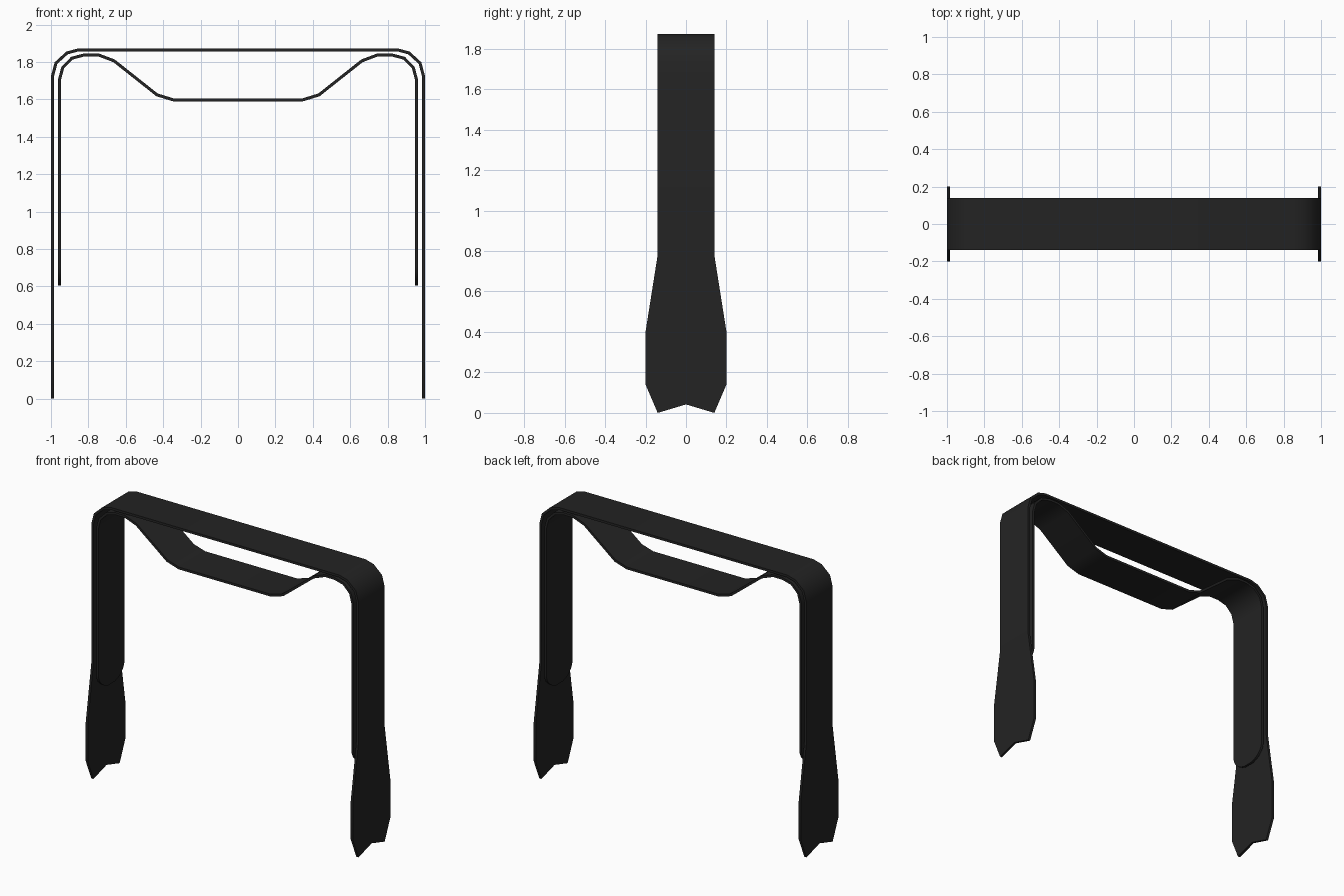
import bpy, bmesh, math

cube = bpy.data.objects.get("Cube")
if cube:
    bpy.data.objects.remove(cube, do_unlink=True)

THICK = 0.016
HALF_W = 0.14

black = bpy.data.materials.new("strap_black")
black.use_nodes = True
color = (0.017, 0.017, 0.017, 1)
black.diffuse_color = color
bsdf = next(n for n in black.node_tree.nodes if n.type == 'BSDF_PRINCIPLED')
bsdf.inputs["Base Color"].default_value = color
bsdf.inputs["Roughness"].default_value = 0.8


def strap(name, half, notch=0.0):
    """Sweep a flat band through (x, z, half width) sections, mirrored in x."""
    path = half + [(-x, z, w) for x, z, w in reversed(half)]
    bm = bmesh.new()
    rows = []
    for i, (x, z, w) in enumerate(path):
        mid = z + (notch if i in (0, len(path) - 1) else 0)
        rows.append([bm.verts.new(p) for p in ((x, -w, z), (x, 0, mid), (x, w, z))])
    for a, b in zip(rows, rows[1:]):
        for k in range(2):
            bm.faces.new((a[k], a[k + 1], b[k + 1], b[k]))
    bmesh.ops.recalc_face_normals(bm, faces=bm.faces)
    mesh = bpy.data.meshes.new(name)
    bm.to_mesh(mesh)
    bm.free()
    mesh.materials.append(black)
    obj = bpy.data.objects.new(name, mesh)
    bpy.context.collection.objects.link(obj)
    # Give the band its thickness
    mod = obj.modifiers.new("thickness", 'SOLIDIFY')
    mod.thickness = THICK
    mod.offset = 0
    mod.use_even_offset = True
    bpy.ops.object.select_all(action='DESELECT')
    obj.select_set(True)
    bpy.context.view_layer.objects.active = obj
    bpy.ops.object.modifier_apply(modifier=mod.name)
    bpy.ops.object.shade_smooth_by_angle(angle=math.radians(40))
    return obj


# Outer strap: flared, notched feet, straight legs, rounded top corners
LEG_X = 0.992
feet = [(LEG_X, 0, 0.14), (LEG_X, 0.14, 0.2), (LEG_X, 0.4, 0.2), (LEG_X, 0.78, HALF_W)]
corner = [(LEG_X, 1.723), (0.973, 1.794), (0.914, 1.848), (0.855, 1.864)]
strap("outer_strap", feet + [(x, z, HALF_W) for x, z in corner], notch=0.042)

# Inner strap: rounded tips, corners, then a dip in the middle
INNER_X = 0.955
TIP = 0.11
tips = []
for i in range(1, 7):
    a = math.radians(15 * i)
    tips.append((INNER_X, 0.6 + TIP * (1 - math.cos(a)), HALF_W * math.sin(a)))
bend = [(INNER_X, 1.703), (0.937, 1.77), (0.888, 1.82), (0.82, 1.838),
        (0.748, 1.838), (0.663, 1.806), (0.433, 1.624), (0.345, 1.597)]
strap("inner_strap", tips + [(x, z, HALF_W) for x, z in bend])
